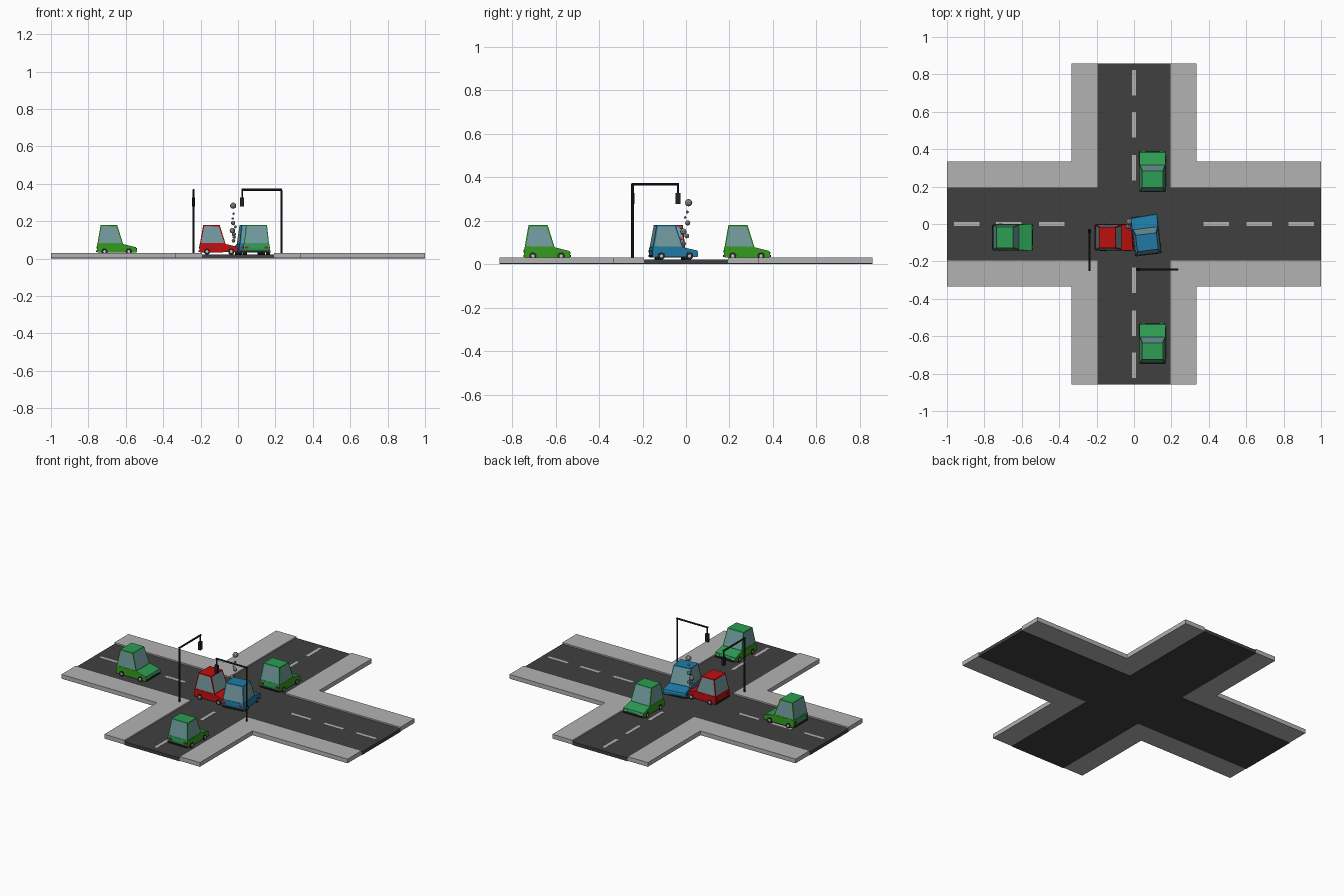
import bpy, bmesh, math
from mathutils import Matrix, Vector

if "Cube" in bpy.data.objects:
    bpy.data.objects.remove(bpy.data.objects["Cube"])


def mat(name, rgb):
    m = bpy.data.materials.new(name)
    m.diffuse_color = (*rgb, 1)
    m.use_nodes = True
    m.node_tree.nodes["Principled BSDF"].inputs["Base Color"].default_value = m.diffuse_color
    return m


ASPHALT = mat("asphalt", (.051, .051, .051))
PAVING = mat("paving_grey", (.45, .45, .45))
GREEN = mat("green", (.026, .337, .087))
LIME = mat("lime_green", (.033, .319, .012))
BLUE = mat("blue", (.014, .195, .376))
RED = mat("red", (.51, .005, .005))
GLASS = mat("glass", (.17, .33, .35))
BLACK = mat("black", (.016, .016, .016))
SILVER = mat("silver", (.55, .55, .52))
SMOKE = mat("smoke_grey", (.25, .25, .25))


def finish(name, bm, mats, world=Matrix()):
    bmesh.ops.recalc_face_normals(bm, faces=bm.faces)
    me = bpy.data.meshes.new(name)
    bm.to_mesh(me)
    bm.free()
    for m in mats:
        me.materials.append(m)
    ob = bpy.data.objects.new(name, me)
    ob.matrix_world = world
    bpy.context.collection.objects.link(ob)
    return ob


def prism(bm, pts, offset):
    """Extrude a closed outline of 3D points along offset."""
    f = bm.faces.new([bm.verts.new(p) for p in pts])
    ext = bmesh.ops.extrude_face_region(bm, geom=[f])["geom"]
    bmesh.ops.translate(bm, vec=offset, verts=[v for v in ext if isinstance(v, bmesh.types.BMVert)])


def box(bm, lo, hi):
    lo, hi = Vector(lo), Vector(hi)
    m = Matrix.Translation((lo + hi) / 2) @ Matrix.Diagonal((*(hi - lo), 1))
    bmesh.ops.create_cube(bm, size=1, matrix=m)


def rod(bm, a, b, r, sides=8):
    a, b = Vector(a), Vector(b)
    m = Matrix.Translation((a + b) / 2) @ (b - a).to_track_quat('Z', 'Y').to_matrix().to_4x4()
    bmesh.ops.create_cone(bm, cap_ends=True, segments=sides, radius1=r, radius2=r,
                          depth=(b - a).length, matrix=m)


# Road cross and the four L-shaped pavements
A, B, X, Y = .193, .334, 1.0, .858
bm = bmesh.new()
prism(bm, [(x, y, 0) for x, y in ((X, -A), (X, A), (A, A), (A, Y), (-A, Y), (-A, A),
                                  (-X, A), (-X, -A), (-A, -A), (-A, -Y), (A, -Y), (A, -A))], (0, 0, .021))
finish("road", bm, [ASPHALT])
bm = bmesh.new()
for sx in (-1, 1):
    for sy in (-1, 1):
        prism(bm, [(sx * x, sy * y, .003) for x, y in
                   ((A, A), (X, A), (X, B), (B, B), (B, Y), (A, Y))], (0, 0, .027))
finish("pavement", bm, [PAVING])

# Painted lane dashes
bm = bmesh.new()
for s in (-1, 1):
    for c in (.44, .67, .895):
        box(bm, (s * c - .068, -.01, .02), (s * c + .068, .01, .022))
    for c in (.30, .53, .755):
        box(bm, (-.01, s * c - .068, .02), (.01, s * c + .068, .022))
finish("lane_dashes", bm, [PAVING])


# Cars: local +x is forward
def car(name, pos, angle, paint, side_paint, nose=.106, crumple=0):
    world = Matrix.Translation((*pos, 0)) @ Matrix.Rotation(math.radians(angle), 4, 'Z')
    W = .071
    # lower body with sloping bonnet
    bm = bmesh.new()
    prof = [(-.104, .032), (-.107, .055), (-.105, .078), (.034, .078), (nose - .004, .061),
            (nose, .052), (nose - .002, .032)]
    prism(bm, [(u, -W, z) for u, z in prof], (0, 2 * W, 0))
    for v in bm.verts:
        if v.co.z > .07:
            v.co.y *= .96
        if crumple and v.co.x > .08:      # bent nose on the crashed cars
            v.co.x -= crumple * (.5 + .5 * v.co.y / W)
            v.co.z += crumple * .4
    bmesh.ops.recalc_face_normals(bm, faces=bm.faces)
    for f in bm.faces:
        f.material_index = int(abs(f.normal.y) > .7)
    finish(name + "_body", bm, [paint, side_paint], world)
    # cabin: tapered block with inset windows on its four sides
    bm = bmesh.new()
    ring = lambda x0, x1, w, z: [bm.verts.new(p) for p in
                                 ((x0, -w, z), (x1, -w, z), (x1, w, z), (x0, w, z))]
    lo, hi = ring(-.104, .034, .067, .077), ring(-.086, .002, .056, .18)
    bm.faces.new(lo[::-1])
    bm.faces.new(hi)
    walls = [bm.faces.new((lo[i], lo[(i + 1) % 4], hi[(i + 1) % 4], hi[i])) for i in range(4)]
    bm.normal_update()
    for f in walls:
        f.material_index = int(abs(f.normal.y) > .7)
    bmesh.ops.inset_individual(bm, faces=walls, thickness=.009, depth=0)
    for f in walls:
        f.material_index = 2
    finish(name + "_cabin", bm, [paint, side_paint, GLASS], world)
    # wheels with silver hubs
    bm, hub = bmesh.new(), bmesh.new()
    for u in (-.066, .064):
        for s in (-1, 1):
            rod(bm, (u, s * .05, .038), (u, s * .072, .038), .017, 12)
            rod(hub, (u, s * .07, .038), (u, s * .0735, .038), .008, 8)
    finish(name + "_wheels", bm, [BLACK], world)
    finish(name + "_hubs", hub, [SILVER], world)
    # bumpers, tail lights and headlights
    bm, tail, head = bmesh.new(), bmesh.new(), bmesh.new()
    box(bm, (-.110, -.066, .034), (-.100, .066, .043))
    box(bm, (nose - crumple - .010, -.066, .034), (nose - crumple + .003, .066, .042))
    for s in (-1, 1):
        box(tail, (-.109, s * .052 - .009, .053), (-.102, s * .052 + .009, .065))
        if not crumple:
            box(head, (nose - .008, s * .050 - .009, .046), (nose + .002, s * .050 + .009, .056))
    finish(name + "_bumpers", bm, [BLACK], world)
    finish(name + "_tail_lights", tail, [RED], world)
    if crumple:
        head.free()
    else:
        finish(name + "_headlights", head, [SILVER], world)


car("green_car_left", (-.648, -.071), 0, GREEN, LIME)
car("green_car_near", (.099, -.638), 90, GREEN, LIME)
car("green_car_far", (.099, .281), 90, GREEN, LIME)
car("red_car", (-.100, -.072), 0, RED, RED, .098, .008)
car("blue_car", (.064, -.056), 97, BLUE, BLUE, .104, .006)


# Traffic lights: pole, arm and hanging lamp box
def traffic_light(name, base, angle):
    world = Matrix.Translation((*base, 0)) @ Matrix.Rotation(math.radians(angle), 4, 'Z')
    bm = bmesh.new()
    top = .368
    rod(bm, (0, 0, .029), (0, 0, top), .0055)
    rod(bm, (-.004, 0, top), (.214, 0, top), .0055)
    rod(bm, (.21, 0, top), (.21, 0, .32), .004)
    box(bm, (.199, -.008, .278), (.221, .008, .328))
    finish(name, bm, [BLACK], world)


traffic_light("traffic_light_right", (.232, -.244), 180)
traffic_light("traffic_light_left", (-.237, -.247), 90)

# Smoke puffs rising from the crash
bm = bmesh.new()
for x, y, z, r in ((-.026, .012, .283, .017), (-.024, .006, .24, .007), (-.028, -.004, .215, .006),
                   (-.026, .008, .19, .012), (-.03, -.012, .15, .015), (-.014, -.022, .17, .008),
                   (-.022, .004, .13, .011), (-.02, -.028, .115, .009), (-.024, -.01, .095, .01)):
    bmesh.ops.create_icosphere(bm, subdivisions=2, radius=r, matrix=Matrix.Translation((x, y, z)))
finish("smoke_puffs", bm, [SMOKE])
